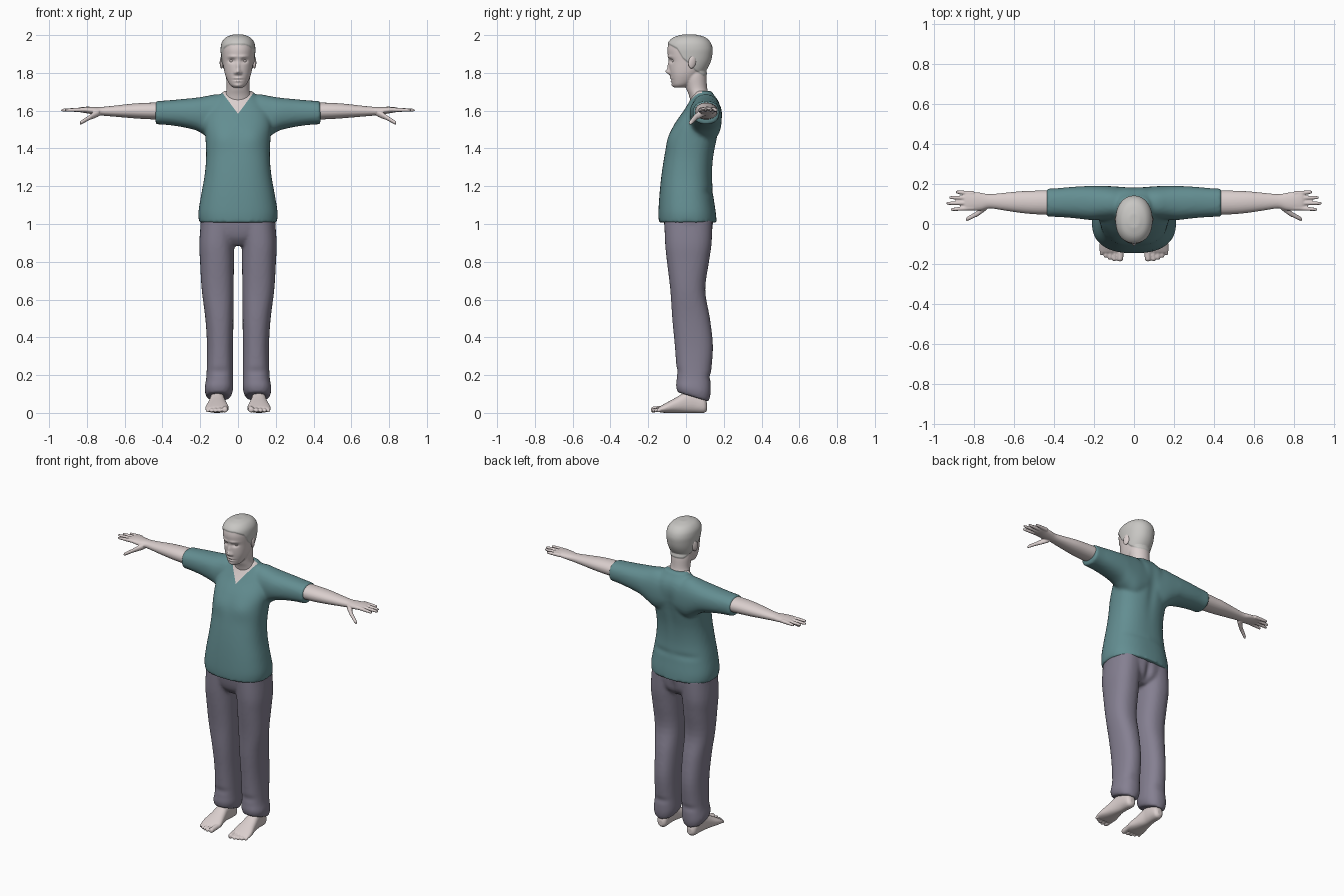
import bpy, bmesh, math
from mathutils import Vector

def material(name, rgb):
    m = bpy.data.materials.new(name)
    m.diffuse_color = (*rgb, 1)
    return m

SKIN = material("pale skin", (0.70, 0.62, 0.61))
HAIR = material("light grey hair", (0.58, 0.57, 0.55))
SHIRT = material("teal cloth", (0.125, 0.27, 0.285))
PANTS = material("grey violet cloth", (0.235, 0.215, 0.285))
BOTH = (1, -1)

def refine(rows, steps=4):
    """Catmull-Rom interpolation of section rows."""
    rows = [list(r) + [0] * (6 - len(r)) for r in rows]
    out = []
    for i in range(len(rows) - 1):
        p0, p1, p2, p3 = rows[max(i - 1, 0)], rows[i], rows[i + 1], rows[min(i + 2, len(rows) - 1)]
        for k in range(steps):
            t = k / steps
            out.append([0.5 * (2 * b + (c - a) * t + (2 * a - 5 * b + 4 * c - d) * t * t
                               + (3 * b - a - 3 * c + d) * t ** 3)
                        for a, b, c, d in zip(p0, p1, p2, p3)])
    return out + [rows[-1]]

def loft(bm, axis, rows, power=2.2, n=32, sides=(1,)):
    """Rows: position on axis, min/max of the other two axes, optional tilt."""
    for s in sides:
        rings = []
        for t, a0, a1, b0, b1, tilt in refine(rows):
            ring = []
            for i in range(n):
                c, d = math.cos(math.tau * i / n), math.sin(math.tau * i / n)
                a = (a0 + a1) / 2 + (a1 - a0) / 2 * math.copysign(abs(c) ** (2 / power), c)
                db = (b1 - b0) / 2 * math.copysign(abs(d) ** (2 / power), d)
                b = (b0 + b1) / 2 + db
                p = {'x': (t, a, b), 'y': (a, t, b), 'z': (a, b, t + tilt * db)}[axis]
                ring.append(bm.verts.new((p[0] * s, p[1], p[2])))
            rings.append(ring)
        for r, q in zip(rings, rings[1:]):
            for i in range(n):
                bm.faces.new((r[i], r[(i + 1) % n], q[(i + 1) % n], q[i]))
        bm.faces.new(rings[0])
        bm.faces.new(rings[-1])

def digit(bm, axis, p, q, r0, r1):
    """Finger or toe from p to q with a rounded tip, on both sides."""
    k = 'xyz'.index(axis)
    u, v = [j for j in range(3) if j != k]
    rows = []
    for f, r in ((0, r0), (0.5, (r0 + r1) / 2), (0.85, r1), (0.96, r1 * 0.8), (1, r1 * 0.4)):
        c = Vector(p).lerp(Vector(q), f)
        rows.append((c[k], c[u] - r, c[u] + r, c[v] - r, c[v] + r))
    loft(bm, axis, rows, 2, 12, BOTH)

def part(name, bm, mats, voxel, smooth=5):
    """Fuse the overlapping lofts into one smooth skin."""
    bmesh.ops.recalc_face_normals(bm, faces=bm.faces)
    me = bpy.data.meshes.new(name)
    bm.to_mesh(me)
    bm.free()
    ob = bpy.data.objects.new(name, me)
    bpy.context.collection.objects.link(ob)
    rm = ob.modifiers.new("fuse", 'REMESH')
    rm.mode, rm.voxel_size = 'VOXEL', voxel
    sm = ob.modifiers.new("soften", 'SMOOTH')
    sm.factor, sm.iterations = 0.5, smooth
    ev = ob.evaluated_get(bpy.context.evaluated_depsgraph_get())
    ob.data = bpy.data.meshes.new_from_object(ev)
    ob.modifiers.clear()
    ob.data.materials.clear()
    for m in mats:
        ob.data.materials.append(m)
    for f in ob.data.polygons:
        f.use_smooth, f.material_index = True, 0
    return ob

def sculpt(ob, bumps):
    """Gaussian pushes, mirrored in x: centre, radii, push in y and z."""
    for v in ob.data.vertices:
        p = Vector((abs(v.co.x), v.co.y, v.co.z))
        for c, r, dy, dz in bumps:
            w = math.exp(-sum(((p[i] - c[i]) / r[i]) ** 2 for i in range(3)))
            v.co.y += dy * w
            v.co.z += dz * w

# Shirt: torso and sleeves
bm = bmesh.new()
loft(bm, 'z', [(z, -w, w, f, b) for z, w, f, b in (
    (1.008, .206, -.144, .162), (1.06, .21, -.146, .158), (1.15, .196, -.141, .145),
    (1.25, .178, -.131, .138), (1.35, .169, -.116, .145), (1.45, .172, -.095, .165),
    (1.53, .178, -.06, .181), (1.60, .165, -.012, .186), (1.65, .128, .018, .174),
    (1.685, .09, .035, .148), (1.705, .078, .045, .135))], 2.4, 48)
loft(bm, 'x', [(0, .03, .18, 1.46, 1.66), (.1, .02, .188, 1.43, 1.687), (.17, .02, .19, 1.465, 1.677),
               (.22, .02, .19, 1.495, 1.669), (.3, .029, .186, 1.514, 1.661),
               (.38, .035, .179, 1.525, 1.654), (.437, .036, .177, 1.528, 1.65)], 2.3, 32, BOTH)
shirt = part("shirt", bm, [SHIRT, SKIN], 0.01)
sculpt(shirt, [((.09, -.09, 1.46), (.07, .06, .06), -.008, 0),
               ((0, .16, 1.5), (.03, .05, .15), -.008, 0),
               ((.1, .14, 1.17), (.12, .05, .02), -.005, 0)])
# V neckline cut into the front
bm = bmesh.new()
bm.from_mesh(shirt.data)
for s in BOTH:
    bmesh.ops.bisect_plane(bm, geom=bm.verts[:] + bm.edges[:] + bm.faces[:],
                           plane_co=(0, 0, 1.583), plane_no=(-1.35 * s, 0, 1))
for f in bm.faces:
    c = f.calc_center_median()
    if c.y < 0.09 and c.z > 1.583 + 1.35 * abs(c.x):
        f.material_index = 1
bm.to_mesh(shirt.data)
bm.free()

# Trousers: two legs and the hips
bm = bmesh.new()
loft(bm, 'z', [(.085, .04, .166, -.045, .12, -.3), (.125, .026, .177, -.053, .131, -.2),
               (.2, .026, .167, -.049, .132), (.35, .026, .164, -.059, .143),
               (.5, .024, .173, -.073, .127), (.65, .023, .192, -.083, .102),
               (.8, .021, .201, -.101, .122), (.9, .018, .205, -.111, .136),
               (1.03, .0, .195, -.115, .14)], 2.3, 32, BOTH)
loft(bm, 'z', [(.885, -.05, .05, -.065, .085), (.93, -.17, .17, -.1, .13),
               (1.0, -.2, .2, -.116, .144), (1.04, -.195, .195, -.115, .143)], 2.3, 40)
trousers = part("trousers", bm, [PANTS], 0.009)
sculpt(trousers, [((.1, -.05, .22), (.06, .04, .02), .005, 0),
                  ((.1, .13, .19), (.06, .04, .02), -.006, 0),
                  ((0, .14, .95), (.02, .05, .07), -.015, 0)])

# Arms with hands
bm = bmesh.new()
loft(bm, 'x', [(.36, .05, .165, 1.55, 1.645), (.43, .047, .168, 1.553, 1.643),
               (.5, .049, .166, 1.556, 1.641), (.57, .056, .163, 1.561, 1.636),
               (.65, .068, .155, 1.568, 1.627), (.72, .078, .149, 1.574, 1.62),
               (.76, .069, .155, 1.579, 1.62), (.8, .066, .16, 1.586, 1.621),
               (.835, .069, .163, 1.592, 1.618), (.85, .08, .155, 1.598, 1.612)], 2.1, 28, BOTH)
for y0, y1, tip in ((.081, .072, .915), (.106, .103, .936), (.13, .132, .922), (.152, .16, .89)):
    digit(bm, 'x', (.8, y0, 1.605), (tip, y1, 1.603), .0125, .0085)
digit(bm, 'x', (.735, .09, 1.59), (.79, .045, 1.562), .02, .015)
digit(bm, 'x', (.775, .055, 1.57), (.838, .022, 1.533), .014, .011)
part("arms", bm, [SKIN], 0.004, 3)

# Feet with toes
bm = bmesh.new()
loft(bm, 'y', [(.112, .09, .12, .015, .05), (.095, .073, .138, .0, .085), (.04, .07, .145, 0, .12),
               (0, .07, .15, 0, .112), (-.05, .06, .16, 0, .083), (-.1, .049, .172, 0, .056),
               (-.135, .052, .172, .002, .036), (-.145, .06, .165, .008, .028)], 2.3, 28, BOTH)
loft(bm, 'z', [(.04, .075, .14, .015, .1), (.12, .078, .138, .015, .095),
               (.2, .07, .145, .01, .1)], 2, 24, BOTH)
for x, tip, r in ((.066, -.186, .0165), (.094, -.185, .012), (.116, -.178, .0115),
                  (.137, -.168, .011), (.158, -.155, .0105)):
    digit(bm, 'y', (x, -.11, .024), (x + .004, tip, r), r, r * .95)
part("feet", bm, [SKIN], 0.004, 3)

# Head and neck
bm = bmesh.new()
loft(bm, 'z', [(z, -w, w, f, b) for z, w, f, b in (
    (1.722, .024, -.06, -.01), (1.735, .042, -.071, .02), (1.757, .055, -.077, .05),
    (1.79, .068, -.084, .08), (1.82, .075, -.088, .105), (1.86, .081, -.09, .125),
    (1.9, .085, -.097, .134), (1.93, .086, -.098, .135), (1.96, .08, -.089, .124),
    (1.984, .06, -.062, .098), (1.997, .026, -.018, .05))], 2.15, 48)
loft(bm, 'z', [(z, -w, w, f, b) for z, w, f, b in (
    (1.62, .072, .03, .13), (1.68, .067, .016, .122), (1.72, .06, .0, .112),
    (1.78, .063, -.012, .108), (1.82, .058, 0, .1))], 2, 36)
head = part("head", bm, [SKIN, HAIR], 0.0045, 4)
sculpt(head, [((0, -.09, 1.806), (.013, .05, .013), -.02, 0),      # nose tip
              ((0, -.09, 1.832), (.010, .05, .024), -.010, 0),     # nose bridge
              ((.015, -.09, 1.80), (.007, .05, .008), -.007, 0),   # nostrils
              ((.034, -.085, 1.864), (.018, .05, .011), .012, 0),  # eye sockets
              ((.028, -.09, 1.886), (.026, .05, .008), -.005, 0),  # brows
              ((0, -.085, 1.772), (.022, .05, .006), -.006, 0),    # upper lip
              ((0, -.085, 1.764), (.024, .05, .003), .005, 0),     # mouth line
              ((0, -.085, 1.756), (.018, .05, .006), -.005, 0),    # lower lip
              ((0, -.075, 1.732), (.02, .04, .010), -.006, 0)])    # chin

# Hair: raised part of the head above a hairline
LINE = [(-.2, 1.95), (-.085, 1.947), (-.045, 1.925), (-.015, 1.875), (.02, 1.845),
        (.05, 1.81), (.09, 1.785), (.3, 1.785)]
def above(p):
    for (y0, z0), (y1, z1) in zip(LINE, LINE[1:]):
        if y0 <= p.y <= y1:
            return p.z - z0 - (z1 - z0) * (p.y - y0) / (y1 - y0)
    return -1
for f in head.data.polygons:
    f.material_index = int(above(f.center) > 0)
moves = [(v, v.normal * 0.006 * min(1, max(0, above(v.co)) / 0.008)) for v in head.data.vertices]
for v, d in moves:
    v.co += d

# Ears and eyes
def ovals(name, mat, centre, size, turn):
    for s, side in ((1, "left"), (-1, "right")):
        bpy.ops.mesh.primitive_uv_sphere_add(segments=20, ring_count=12, radius=1,
                                             location=(centre[0] * s, centre[1], centre[2]),
                                             rotation=(turn, 0, 0.35 * s if turn else 0))
        ob = bpy.context.object
        ob.name, ob.scale = side + "_" + name, size
        ob.data.materials.append(mat)
        bpy.ops.object.shade_smooth()

ovals("ear", SKIN, (.085, .033, 1.858), (.010, .021, .035), -.2)
ovals("eye", SKIN, (.033, -.064, 1.863), (.013, .011, .008), 0)
